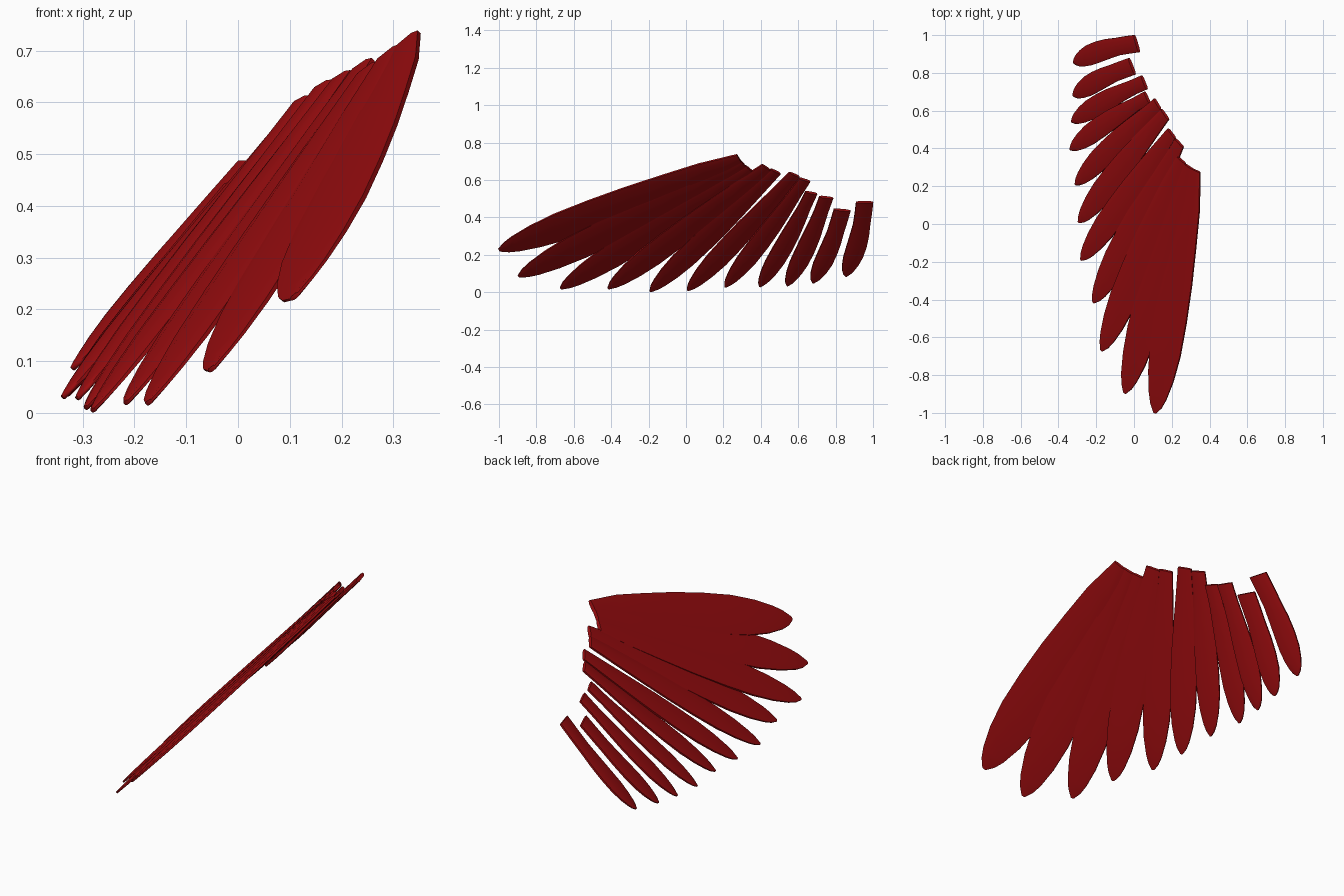
import bpy, bmesh, math
from mathutils import Vector, Matrix

if "Cube" in bpy.data.objects:
    bpy.data.objects.remove(bpy.data.objects["Cube"])

red = bpy.data.materials.new("deep_red")
red.diffuse_color = (0.34, 0.004, 0.005, 1)
red.use_nodes = True
red.node_tree.nodes["Principled BSDF"].inputs["Base Color"].default_value = red.diffuse_color

PLANE_N = Vector((-0.74, -0.13, 0.66)).normalized()   # upper side of the wing

# base centre, tip, base width, greatest width, sideways bow
FEATHERS = [
    ((.325, .285, .715), (.11, -1.0, .225), .07, .225, .000),
    ((.290, .305, .690), (-.05, -.895, .085), .07, .205, .000),
    ((.250, .340, .660), (-.172, -.67, .02), .07, .180, .000),
    ((.240, .430, .668), (-.215, -.415, .02), .07, .165, .000),
    ((.200, .480, .647), (-.28, -.19, .005), .07, .145, .000),
    ((.165, .580, .630), (-.293, .01, .010), .07, .138, .005),
    ((.125, .635, .602), (-.310, .21, .028), .07, .122, .008),
    ((.070, .670, .532), (-.338, .395, .03), .07, .112, .010),
    ((.055, .750, .508), (-.330, .542, .035), .08, .110, .012),
    ((-.010, .835, .440), (-.322, .68, .050), .095, .110, .014),
    ((.015, .955, .482), (-.320, .855, .085), .095, .112, .018),
]
# distance along the feather, share of full width (first is the base)
OUTLINE = [(0, None), (.15, .66), (.3, .82), (.45, .95), (.6, 1), (.74, .97),
           (.85, .80), (.93, .56), (.97, .36), (1, .09)]
# cross-section: across, thickness
SECTION = [(-.5, -.25), (-.3, -.5), (.3, -.5), (.5, -.25),
           (.5, .25), (.3, .5), (-.3, .5), (-.5, .25)]
THICK = 0.018


def feather(i, base, tip, bw, mw, bow):
    base, tip = Vector(base), Vector(tip)
    d = (tip - base).normalized()
    n = (PLANE_N - d * PLANE_N.dot(d)).normalized()
    n = Matrix.Rotation(-0.09, 3, d) @ n              # slight shingle tilt
    side = n.cross(d)
    if side.y < 0:
        side = -side                                   # towards the inner feathers
    bm = bmesh.new()
    rings = []
    for t, share in OUTLINE:
        w = bw if share is None else max(mw * share, bw if t < .5 else 0)
        c = base.lerp(tip, t) + side * bow * math.sin(math.pi * t)
        th = THICK * (1 if t < .8 else 1 - .5 * (t - .8) / .2)
        rings.append([bm.verts.new(c + side * u * w + n * v * th) for u, v in SECTION])
    k = len(SECTION)
    for a, b in zip(rings, rings[1:]):
        for j in range(k):
            bm.faces.new((a[j], a[(j + 1) % k], b[(j + 1) % k], b[j]))
    bm.faces.new(rings[0])
    bm.faces.new(rings[-1])
    bmesh.ops.recalc_face_normals(bm, faces=bm.faces)
    me = bpy.data.meshes.new(f"feather_{i}")
    bm.to_mesh(me)
    bm.free()
    me.materials.append(red)
    ob = bpy.data.objects.new(f"feather_{i}", me)
    bpy.context.collection.objects.link(ob)
    return ob


# fan of flight feathers, outermost first
wing = [feather(i + 1, *f) for i, f in enumerate(FEATHERS)]
bpy.ops.object.select_all(action='DESELECT')
for ob in wing:
    ob.select_set(True)
bpy.context.view_layer.objects.active = wing[0]
bpy.ops.object.shade_smooth_by_angle(angle=math.radians(65))
